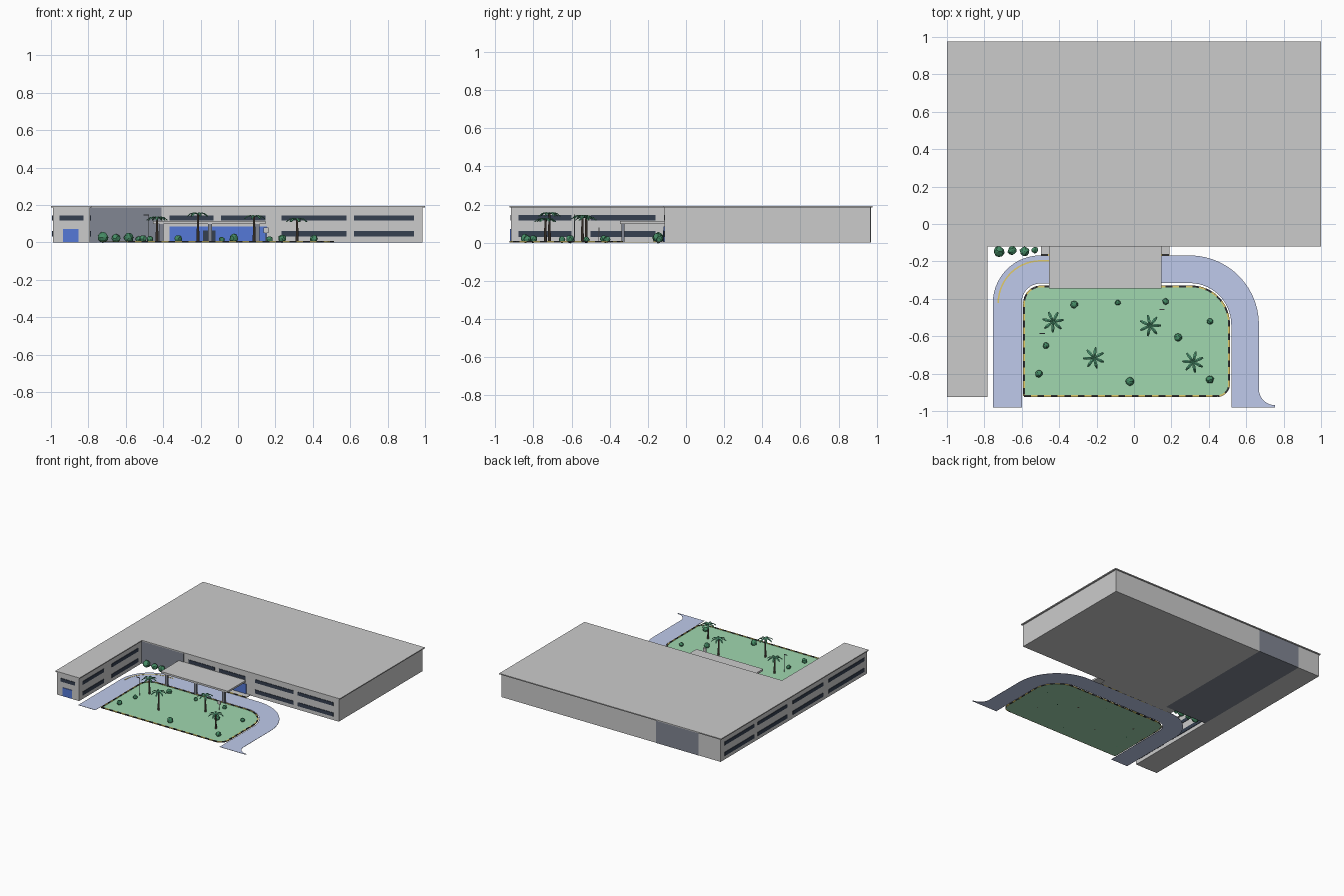
import bpy, bmesh, math, random
from mathutils import Vector, Matrix

if "Cube" in bpy.data.objects:
    bpy.data.objects.remove(bpy.data.objects["Cube"])

random.seed(4)

def mat(name, r, g, b):
    m = bpy.data.materials.new(name)
    m.diffuse_color = (r, g, b, 1)
    m.use_nodes = True
    m.node_tree.nodes["Principled BSDF"].inputs["Base Color"].default_value = m.diffuse_color
    return m

GLASS = mat("dark_glass", .035, .05, .08)
SLATE = mat("slate", .22, .24, .29)
BLUE = mat("blue_panel", .09, .19, .68)
GRASS = mat("grass", .35, .68, .43)
ROAD = mat("road", .52, .59, .83)
BLACK = mat("black", .03, .03, .03)
YELLOW = mat("yellow", .75, .6, .15)
LEAF = mat("leaf", .06, .26, .13)
FROND = mat("frond", .1, .4, .22)
BARK = mat("bark", .12, .09, .07)

def finish(name, bm, m=None):
    bmesh.ops.recalc_face_normals(bm, faces=bm.faces[:])
    me = bpy.data.meshes.new(name)
    bm.to_mesh(me)
    bm.free()
    ob = bpy.data.objects.new(name, me)
    bpy.context.collection.objects.link(ob)
    if m:
        me.materials.append(m)
    return ob

def add_box(bm, x0, x1, y0, y1, z0, z1):
    c = Matrix.Translation(((x0 + x1) / 2, (y0 + y1) / 2, (z0 + z1) / 2))
    bmesh.ops.create_cube(bm, size=1, matrix=c @ Matrix.Diagonal((x1 - x0, y1 - y0, z1 - z0, 1)))

def boxes(name, items, m=None):
    bm = bmesh.new()
    for b in items:
        add_box(bm, *b)
    return finish(name, bm, m)

def prism(name, pts, z0, z1, m=None):
    bm = bmesh.new()
    f = bm.faces.new([bm.verts.new((x, y, z0)) for x, y in pts])
    ext = bmesh.ops.extrude_face_region(bm, geom=[f])
    for v in ext["geom"]:
        if isinstance(v, bmesh.types.BMVert):
            v.co.z = z1
    return finish(name, bm, m)

def arc(cx, cy, r, a0, a1, n=14):
    return [(cx + r * math.cos(math.radians(a0 + (a1 - a0) * i / n)),
             cy + r * math.sin(math.radians(a0 + (a1 - a0) * i / n))) for i in range(n + 1)]

# building: main hall, left wing, slate block running through, shared L-shaped roof
WALL = .185
boxes("main_hall", [(-.41, .987, -.112, .968, 0, WALL)])
prism("left_wing", [(-.99, -.917), (-.79, -.917), (-.79, .968), (-.99, .968)], 0, WALL)
boxes("slate_block", [(-.79, -.41, -.114, .97, 0, WALL)], SLATE)
prism("roof", [(-1, -.925), (-.782, -.925), (-.782, -.12), (1, -.12), (1, .977), (-1, .977)], WALL, .193)

# window strips in two rows
ROWS = [(.117, .144), (.03, .06)]
wins = []
for z0, z1 in ROWS:
    for a, b in [(.233, .58), (.62, .94)]:
        wins.append((a, b, -.116, -.108, z0, z1))
    for a, b in [(-.877, -.60), (-.50, -.16)]:
        wins.append((-.794, -.786, a, b, z0, z1))
    for a, b in [(.54, .92), (.115, .49), (-.35, .04), (-.88, -.42)]:
        wins.append((-.994, -.986, a, b, z0, z1))
for a, b in [(-.366, -.13), (-.09, .147)]:
    wins.append((a, b, -.116, -.108, *ROWS[0]))
wins.append((-.955, -.826, -.921, -.913, *ROWS[0]))
boxes("window_strips", wins, GLASS)

# entrances
boxes("entrance_wall", [(-.366, .155, -.117, -.11, .004, .084)], BLUE)
boxes("entrance_doors", [(-.188, -.156, -.121, -.112, .004, .063),
                         (-.153, -.12, -.121, -.112, .004, .063)], GLASS)
boxes("wing_door", [(-.935, -.853, -.922, -.912, .003, .072)], BLUE)
boxes("entrance_walk", [(-.497, .19, -.165, -.112, 0, .006)])
boxes("canopy", [(-.455, .148, -.345, -.112, .098, .113)])
boxes("canopy_columns", [(x - .011, x + .011, -.338, -.322, 0, .098) for x in (-.41, -.15, .105)], SLATE)

# looped driveway with a flared exit
outer = ([(-.755, -.98)] + arc(-.5, -.423, .255, 180, 90) + arc(.298, -.538, .37, 90, 0)
         + arc(.754, -.883, .086, 180, 270, 8) + [(.754, -.98)])
inner = [(.52, -.98)] + arc(.298, -.538, .222, 0, 90) + arc(-.5, -.418, .1, 90, 180) + [(-.6, -.98)]
prism("driveway", outer + inner, 0, .002, ROAD)
line = arc(-.5, -.423, .23, 180, 90) + [(-.44, -.193)]
back = [(-.44, -.201)] + arc(-.5, -.423, .222, 90, 180)
prism("lane_line", line + back, .001, .0035, YELLOW)

# lawn
lawn = ([(-.588, -.92)] + arc(.445, -.857, .063, -90, 0, 8) + arc(.308, -.534, .2, 0, 90)
        + arc(-.498, -.424, .09, 90, 180, 8))
prism("lawn", lawn, 0, .004, GRASS)

# striped kerb: alternating dashes walked along a path
def dashes(name, path, step=.036, w=.01, h=.008):
    bms = [bmesh.new(), bmesh.new()]
    k, left = 0, step
    for p, q in zip(path, path[1:]):
        p, q = Vector(p), Vector(q)
        while (q - p).length > 1e-5:
            d = min(left, (q - p).length)
            u = (q - p).normalized()
            c = p + u * d / 2
            M = (Matrix.Translation((c.x, c.y, h / 2)) @ Matrix.Rotation(math.atan2(u.y, u.x), 4, 'Z')
                 @ Matrix.Diagonal((d, w, h, 1)))
            bmesh.ops.create_cube(bms[k % 2], size=1, matrix=M)
            p = p + u * d
            left -= d
            if left < 1e-5:
                k, left = k + 1, step
    finish(name + "_dark", bms[0], BLACK)
    finish(name + "_yellow", bms[1], YELLOW)

dashes("lawn_kerb", lawn + lawn[:1])
dashes("walk_kerb", [(-.497, -.165), (.19, -.165)])

# palms: tapered trunk and drooping fronds
def palm(i, x, y, h, spin):
    bm = bmesh.new()
    bmesh.ops.create_cone(bm, cap_ends=True, segments=8, radius1=.008, radius2=.005, depth=h,
                          matrix=Matrix.Translation((x, y, h / 2)))
    finish(f"palm_trunk_{i}", bm, BARK)
    bm = bmesh.new()
    prof = [(0, 0, .003), (.02, .008, .007), (.04, .004, .008), (.058, -.01, .004)]
    for k in range(7):
        R = Matrix.Translation((x, y, h)) @ Matrix.Rotation(spin + k * math.tau / 7, 4, 'Z')
        rows = [[bm.verts.new(R @ Vector((r, s * w, z - abs(s) * .003))) for s in (-1, 0, 1)]
                for r, z, w in prof]
        for a, b in zip(rows, rows[1:]):
            for j in range(2):
                bm.faces.new((a[j], a[j + 1], b[j + 1], b[j]))
    ob = finish(f"palm_fronds_{i}", bm, FROND)
    ob.modifiers.new("thickness", 'SOLIDIFY').thickness = .002

for i, p in enumerate([(-.433, -.523, .13, .2), (-.214, -.716, .152, .5),
                       (.086, -.543, .138, .9), (.316, -.737, .122, 1.3)]):
    palm(i, *p)

# faceted bushes on the lawn and by the slate block
BUSHES = [(-.32, -.43, .021), (-.086, -.42, .016), (.17, -.414, .018), (.406, -.521, .017),
          (.235, -.607, .022), (-.47, -.65, .018), (-.508, -.8, .021), (-.022, -.842, .024),
          (.406, -.832, .021), (-.722, -.147, .029), (-.652, -.142, .024), (-.585, -.147, .027),
          (-.53, -.14, .018)]
for i, (x, y, r) in enumerate(BUSHES):
    bm = bmesh.new()
    bmesh.ops.create_icosphere(bm, subdivisions=2, radius=r)
    for v in bm.verts:
        v.co *= random.uniform(.85, 1.06)
    bmesh.ops.translate(bm, verts=bm.verts[:], vec=(x, y, r * .9))
    finish(f"bush_{i}", bm, LEAF)

# slim lamp post and blank sign post
boxes("lamp_post", [(-.479, -.475, -.587, -.583, 0, .145), (-.505, -.475, -.588, -.582, .143, .148)], SLATE)
boxes("sign_post", [(.148, .152, -.459, -.455, 0, .055), (.136, .164, -.46, -.454, .05, .08)])
